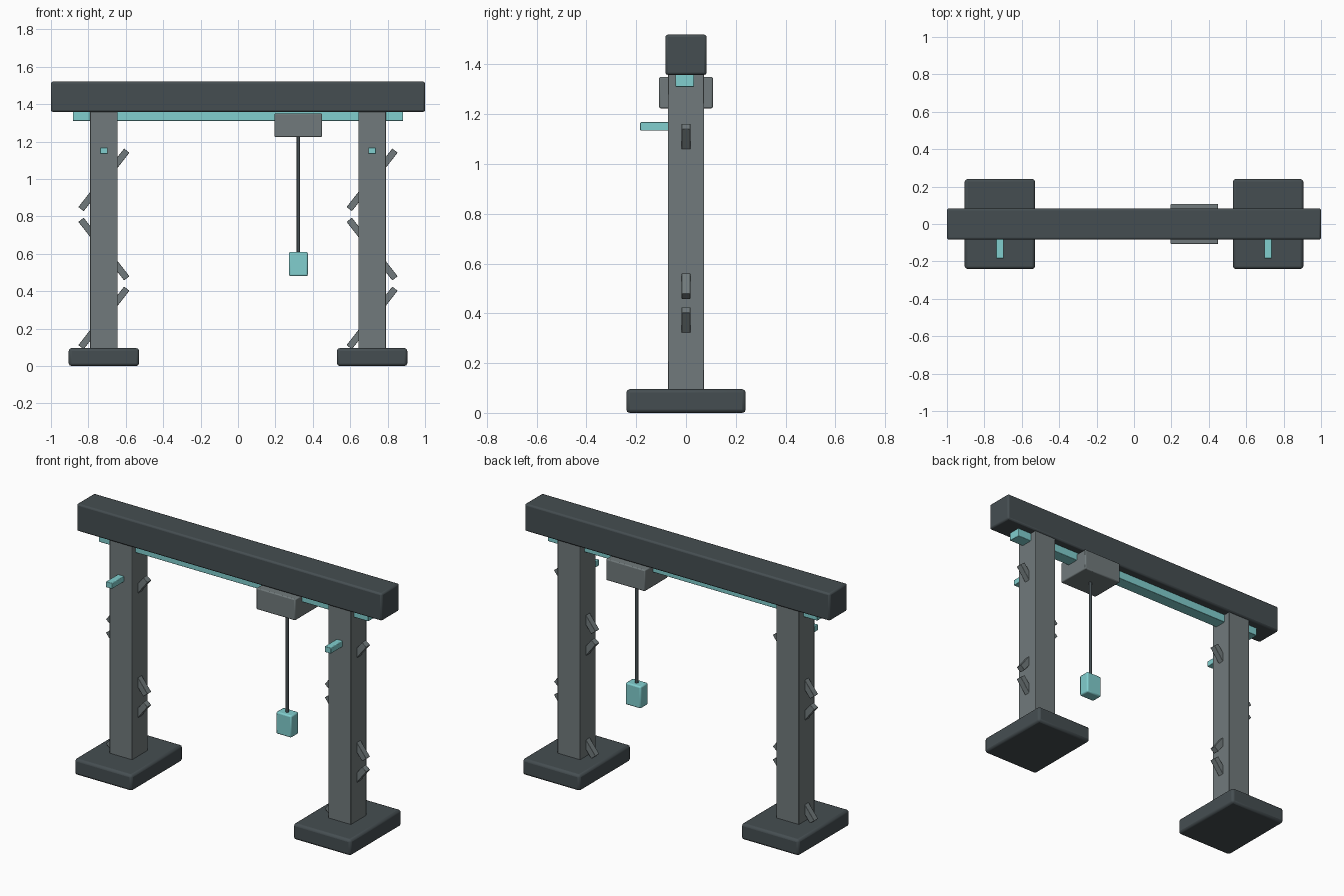
import bpy, math

if "Cube" in bpy.data.objects:
    bpy.data.objects.remove(bpy.data.objects["Cube"])


def make_material(name, rgb):
    m = bpy.data.materials.new(name)
    m.diffuse_color = (*rgb, 1)
    m.use_nodes = True
    m.node_tree.nodes["Principled BSDF"].inputs["Base Color"].default_value = m.diffuse_color
    return m


DARK = make_material("dark slate", (0.06, 0.076, 0.083))
GREY = make_material("steel grey", (0.165, 0.195, 0.2))
TEAL = make_material("pale teal", (0.22, 0.62, 0.62))


def box(name, x, y, z, mat, bevel=0.0, tilt=0.0):
    """Box from (min, max) ranges, optionally rounded and tilted about y."""
    r = (x, y, z)
    bpy.ops.mesh.primitive_cube_add(size=1, location=[(a + b) / 2 for a, b in r])
    o = bpy.context.object
    o.name = name
    o.scale = [b - a for a, b in r]
    bpy.ops.object.transform_apply(location=False, rotation=False, scale=True)
    o.rotation_euler.y = tilt
    o.data.materials.append(mat)
    if bevel:
        mod = o.modifiers.new("rounded edges", "BEVEL")
        mod.width = bevel
        mod.segments = 2
        bpy.ops.object.shade_smooth_by_angle(angle=math.radians(30))
    return o


def around(c, half):
    return (c - half, c + half)


# Top beam and the rail under it
box("top_beam", (-1, 1), (-0.083, 0.083), (1.358, 1.52), DARK, 0.01)
box("rail", (-0.883, 0.883), (-0.042, 0.032), (1.31, 1.365), TEAL, 0.003)

for side, cx in (("left", -0.717), ("right", 0.717)):
    # Foot and leg
    box(side + "_foot", around(cx, 0.188), (-0.24, 0.24), (0, 0.095), DARK, 0.014)
    box(side + "_leg", around(cx, 0.074), (-0.073, 0.073), (0.08, 1.37), GREY, 0.003)

    # Zigzag braces running through the leg
    for i, cz in enumerate((0.257, 0.625, 0.995)):
        tilt = math.radians(52) * (1 if i == 1 else -1)
        box(f"{side}_brace_{i + 1}", around(cx, 0.1985), (-0.018, 0.018),
            around(cz, 0.018), GREY, 0.002, tilt)

    # Lamp peg on the front of the leg
    box(side + "_lamp", around(cx, 0.02), (-0.184, -0.06), (1.134, 1.168), TEAL, 0.003)

# Trolley, cable and hanging load
box("trolley", (0.195, 0.45), (-0.108, 0.108), (1.224, 1.35), GREY, 0.006)
bpy.ops.mesh.primitive_cylinder_add(vertices=12, radius=0.009, depth=0.66,
                                    location=(0.323, 0, 0.92))
cable = bpy.context.object
cable.name = "cable"
cable.data.materials.append(DARK)
bpy.ops.object.shade_smooth_by_angle(angle=math.radians(40))
box("load", (0.273, 0.373), (-0.035, 0.035), (0.48, 0.61), TEAL, 0.008)
